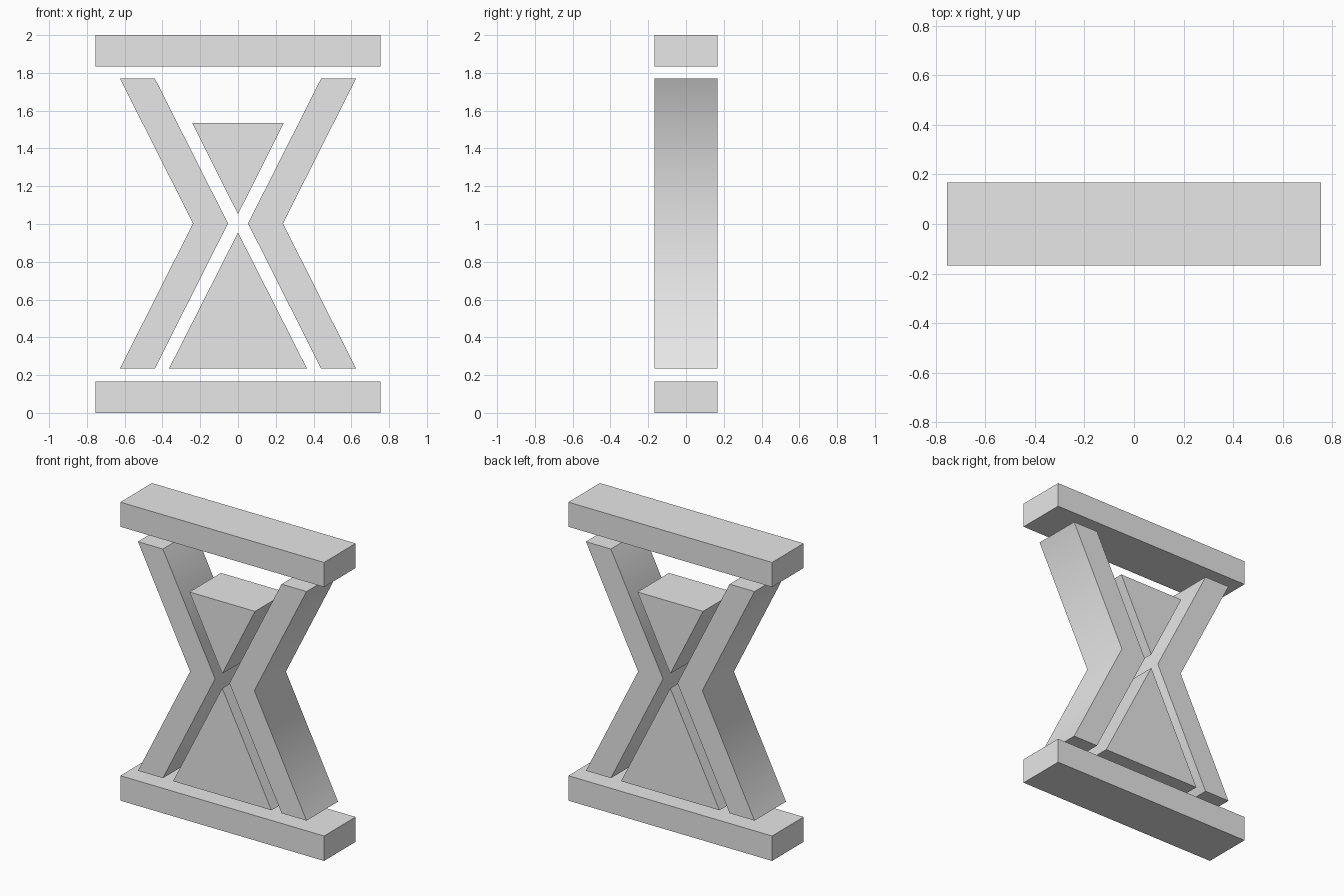
import bpy
import bmesh
import math

DEPTH = 0.167  # half thickness, front to back

cube = bpy.data.objects.get("Cube")
if cube:
    bpy.data.objects.remove(cube, do_unlink=True)

grey = bpy.data.materials.new("light_grey")
grey.use_nodes = True
grey.diffuse_color = (0.8, 0.8, 0.8, 1)
grey.node_tree.nodes["Principled BSDF"].inputs["Base Color"].default_value = (0.8, 0.8, 0.8, 1)


def extrude_profile(name, profile):
    """Extrude a flat x-z outline through the thickness of the model."""
    bm = bmesh.new()
    face = bm.faces.new([bm.verts.new((x, -DEPTH, z)) for x, z in profile])
    result = bmesh.ops.extrude_face_region(bm, geom=[face])
    moved = [v for v in result["geom"] if isinstance(v, bmesh.types.BMVert)]
    bmesh.ops.translate(bm, verts=moved, vec=(0, 2 * DEPTH, 0))
    bmesh.ops.recalc_face_normals(bm, faces=bm.faces)
    mesh = bpy.data.meshes.new(name)
    bm.to_mesh(mesh)
    bm.free()
    mesh.materials.append(grey)
    obj = bpy.data.objects.new(name, mesh)
    bpy.context.collection.objects.link(obj)
    return obj


# Top and bottom bars
for name, low, high in (("bottom_bar", 0, 0.167), ("top_bar", 1.835, 2)):
    extrude_profile(name, [(-0.755, low), (0.755, low), (0.755, high), (-0.755, high)])

# Bent side posts, softly shaded across the waist
for name, side in (("left_post", 1), ("right_post", -1)):
    outline = [(0.44, 0.235), (0.625, 0.235), (0.238, 1.003),
               (0.625, 1.77), (0.44, 1.77), (0.053, 1.003)]
    post = extrude_profile(name, [(side * x, z) for x, z in outline])
    bpy.ops.object.select_all(action="DESELECT")
    post.select_set(True)
    bpy.context.view_layer.objects.active = post
    bpy.ops.object.shade_smooth_by_angle(angle=math.radians(58))

# Sand wedges
extrude_profile("upper_sand", [(-0.243, 1.535), (0.243, 1.535), (0, 1.052)])
extrude_profile("lower_sand", [(-0.365, 0.235), (0.365, 0.235), (0, 0.955)])
